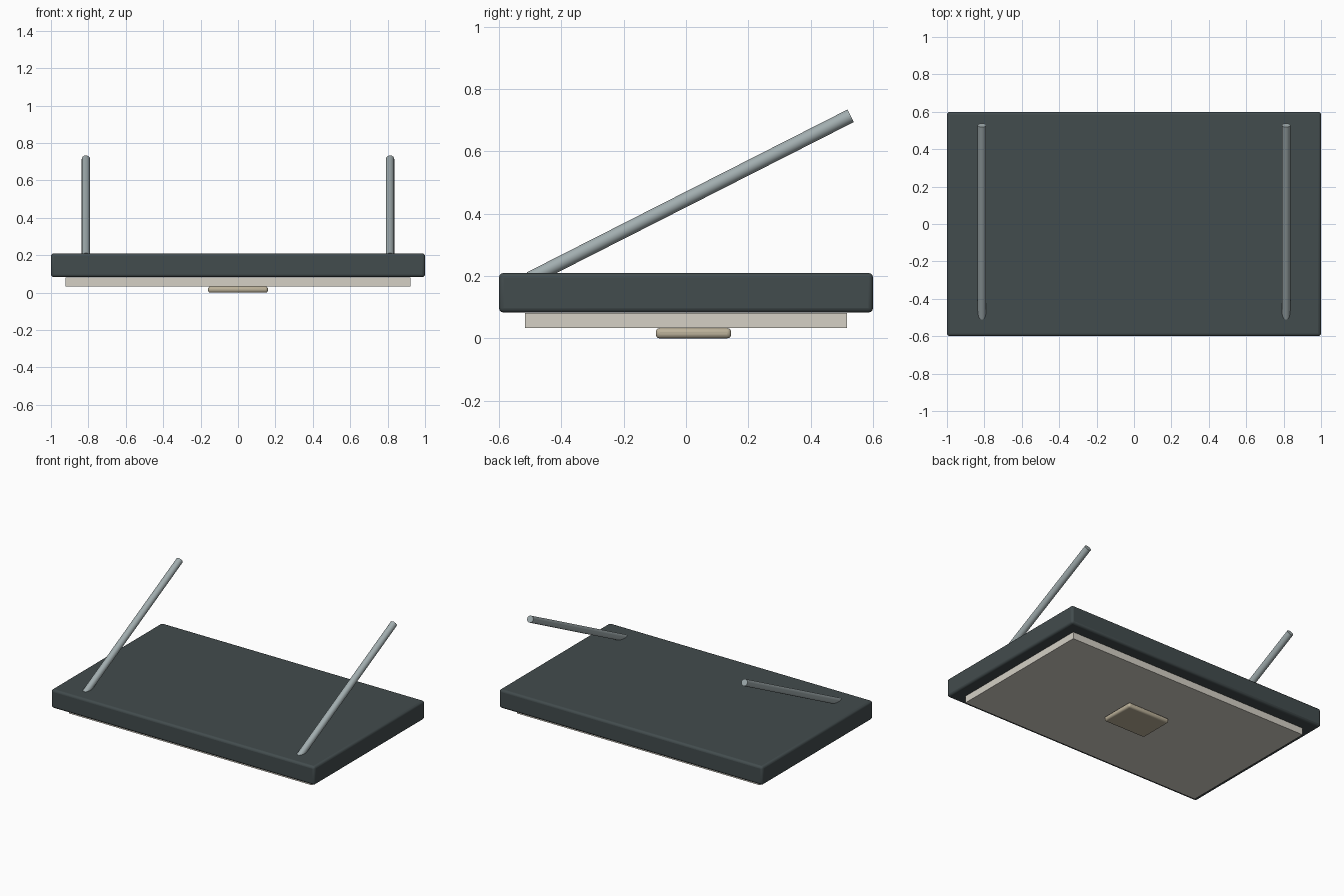
import bpy
from mathutils import Vector

if "Cube" in bpy.data.objects:
    bpy.data.objects.remove(bpy.data.objects["Cube"])


def material(name, color):
    m = bpy.data.materials.new(name)
    m.diffuse_color = (*color, 1)
    m.use_nodes = True
    m.node_tree.nodes["Principled BSDF"].inputs["Base Color"].default_value = m.diffuse_color
    return m


slate = material("slate", (0.055, 0.072, 0.075))
ivory = material("ivory", (0.66, 0.63, 0.56))
beige = material("beige", (0.50, 0.44, 0.32))
steel = material("steel", (0.36, 0.42, 0.43))


def box(name, x, y, z, mat, bevel=0):
    """Box from (min, max) ranges, optionally with rounded edges."""
    bpy.ops.mesh.primitive_cube_add(
        size=1, location=[(r[0] + r[1]) / 2 for r in (x, y, z)])
    ob = bpy.context.object
    ob.name = name
    ob.scale = [r[1] - r[0] for r in (x, y, z)]
    bpy.ops.object.transform_apply(location=False, rotation=False, scale=True)
    ob.data.materials.append(mat)
    if bevel:
        mod = ob.modifiers.new("rounded_edges", 'BEVEL')
        mod.width = bevel
        mod.segments = 3
        bpy.ops.object.shade_smooth_by_angle()
    return ob


def rod(name, start, end, radius, mat):
    """Cylinder between two points."""
    a, b = Vector(start), Vector(end)
    bpy.ops.mesh.primitive_cylinder_add(
        vertices=20, radius=radius, depth=(b - a).length, location=(a + b) / 2,
        rotation=(b - a).to_track_quat('Z', 'Y').to_euler())
    ob = bpy.context.object
    ob.name = name
    ob.data.materials.append(mat)
    bpy.ops.object.shade_smooth_by_angle()


# Main slab, inset lower panel and small latch pad underneath
box("lid_slab", (-1, 1), (-0.6, 0.6), (0.083, 0.21), slate, 0.015)
box("lining_panel", (-0.922, 0.922), (-0.517, 0.517), (0.034, 0.081), ivory)
box("latch_pad", (-0.16, 0.16), (-0.097, 0.145), (0, 0.033), beige, 0.013)

# Slanted support rods, one on each side
for side, s in (("left", -1), ("right", 1)):
    rod(side + "_support_rod", (0.813 * s, -0.5, 0.192),
        (0.813 * s, 0.528, 0.714), 0.0225, steel)
